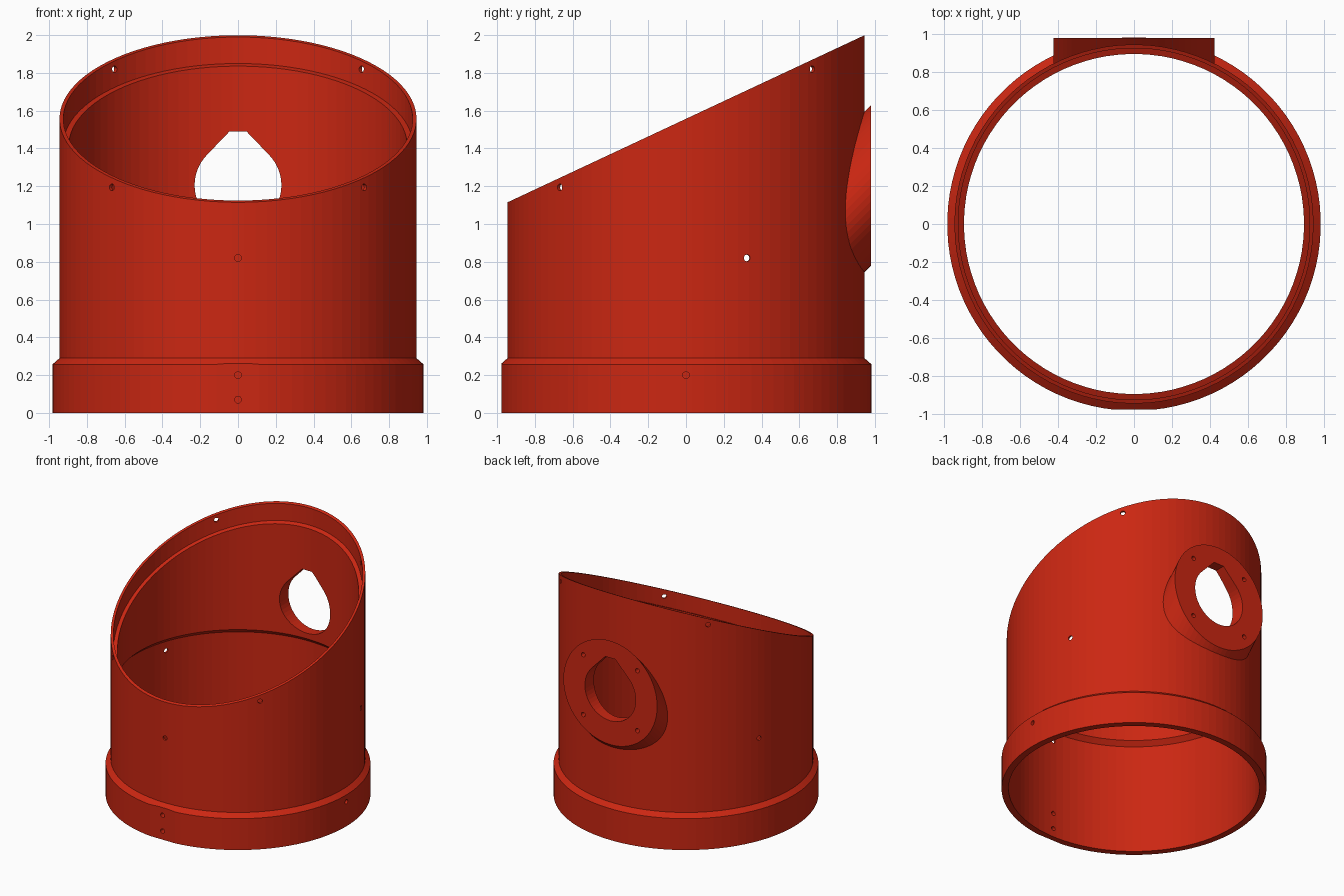
import bpy, bmesh, math
from mathutils import Matrix, Vector

if "Cube" in bpy.data.objects:
    bpy.data.objects.remove(bpy.data.objects["Cube"], do_unlink=True)

SIDES = 96
TILT = 0.468          # slope of the slanted rim
RIM_Z = 1.557         # rim height on the axis
BOSS_Z = 1.205        # centre of the rear boss

red = bpy.data.materials.new("red plastic")
red.use_nodes = True
red.diffuse_color = (0.6, 0.02, 0.006, 1)
red.node_tree.nodes["Principled BSDF"].inputs["Base Color"].default_value = red.diffuse_color


def loft(bm, loops):
    """Closed solid through loops of points with equal counts."""
    rows = [[bm.verts.new(p) for p in loop] for loop in loops]
    n = len(rows[0])
    for a, b in zip(rows, rows[1:]):
        for i in range(n):
            j = (i + 1) % n
            bm.faces.new((a[i], a[j], b[j], b[i]))
    bm.faces.new(rows[0][::-1])
    bm.faces.new(rows[-1])
    bmesh.ops.recalc_face_normals(bm, faces=bm.faces[:])


def ring(r, z, slope=0.0):
    pts = []
    for i in range(SIDES):
        a = math.tau * (i + 0.5) / SIDES
        x, y = r * math.cos(a), r * math.sin(a)
        pts.append((x, y, z + slope * y))
    return pts


def rod(bm, centre, direction, length, r=0.018):
    rot = Vector(direction).to_track_quat('Z', 'Y').to_matrix().to_4x4()
    bmesh.ops.create_cone(bm, cap_ends=True, segments=16, radius1=r, radius2=r,
                          depth=length, matrix=Matrix.Translation(centre) @ rot)


def finish(bm, name):
    me = bpy.data.meshes.new(name)
    bm.to_mesh(me)
    bm.free()
    me.materials.append(red)
    ob = bpy.data.objects.new(name, me)
    bpy.context.collection.objects.link(ob)
    return ob


def solid(name, loops):
    bm = bmesh.new()
    loft(bm, loops)
    return finish(bm, name)


def combine(target, tool, operation):
    mod = target.modifiers.new(tool.name, 'BOOLEAN')
    mod.operation, mod.solver, mod.object = operation, 'EXACT', tool
    bpy.context.view_layer.objects.active = target
    bpy.ops.object.modifier_apply(modifier=mod.name)
    bpy.data.objects.remove(tool, do_unlink=True)


# Outer body: flanged foot, chamfer, tube with slanted top, flat on the front of the foot
bm = bmesh.new()
loft(bm, [ring(0.983, 0), ring(0.983, 0.257), ring(0.945, 0.29), ring(0.945, RIM_Z, TILT)])
cut = bmesh.ops.bisect_plane(bm, geom=bm.verts[:] + bm.edges[:] + bm.faces[:],
                             plane_co=(0, -0.976, 0), plane_no=(0, -1, 0), clear_outer=True)
bmesh.ops.holes_fill(bm, edges=[e for e in bm.edges if e.is_boundary])
bmesh.ops.recalc_face_normals(bm, faces=bm.faces[:])
body = finish(bm, "tube_body")

# Rear boss: round face, swept down and inward at 45 degrees
def boss_loop(y):
    return [(0.425 * math.cos(math.tau * i / 64), y,
             BOSS_Z + y - 0.98 + 0.425 * math.sin(math.tau * i / 64)) for i in range(64)]

combine(body, solid("rear_boss", [boss_loop(0.6), boss_loop(0.98)]), 'UNION')

# Stepped bore and the recess under the slanted rim
combine(body, solid("bore", [ring(0.931, -0.2), ring(0.931, 0.895),
                             ring(0.895, 0.93), ring(0.895, 2.3)]), 'DIFFERENCE')
combine(body, solid("rim_recess", [ring(0.925, RIM_Z - 0.14, TILT),
                                   ring(0.925, RIM_Z + 0.3, TILT)]), 'DIFFERENCE')

# Teardrop port with a clipped tip through the boss
profile = [(0.045, 0.285), (-0.045, 0.285)]
for i in range(37):
    a = math.radians(135 + 270 * i / 36)
    profile.append((0.23 * math.cos(a), 0.23 * math.sin(a)))
combine(body, solid("port", [[(x, y, BOSS_Z + z) for x, z in profile]
                             for y in (0.5, 1.2)]), 'DIFFERENCE')

# Small screw holes
bm = bmesh.new()

def radial(angle, z, r=0.94):
    a = math.radians(angle)
    d = Vector((math.cos(a), math.sin(a), 0))
    rod(bm, d * r + Vector((0, 0, z)), d, 0.2)

for angle in (45, 135, 225, 315):
    radial(angle, RIM_Z - 0.05 + TILT * 0.945 * math.sin(math.radians(angle)))
for angle in (-90, 20, 160):
    radial(angle, 0.82)
for angle, z in ((-90, 0.2), (-90, 0.07), (0, 0.2)):
    radial(angle, z)
for sx in (-1, 1):
    for sz in (-1, 1):
        rod(bm, (sx * 0.245, 0.98, BOSS_Z + sz * 0.245), (0, 1, 0), 0.14)
combine(body, finish(bm, "screw_holes"), 'DIFFERENCE')
